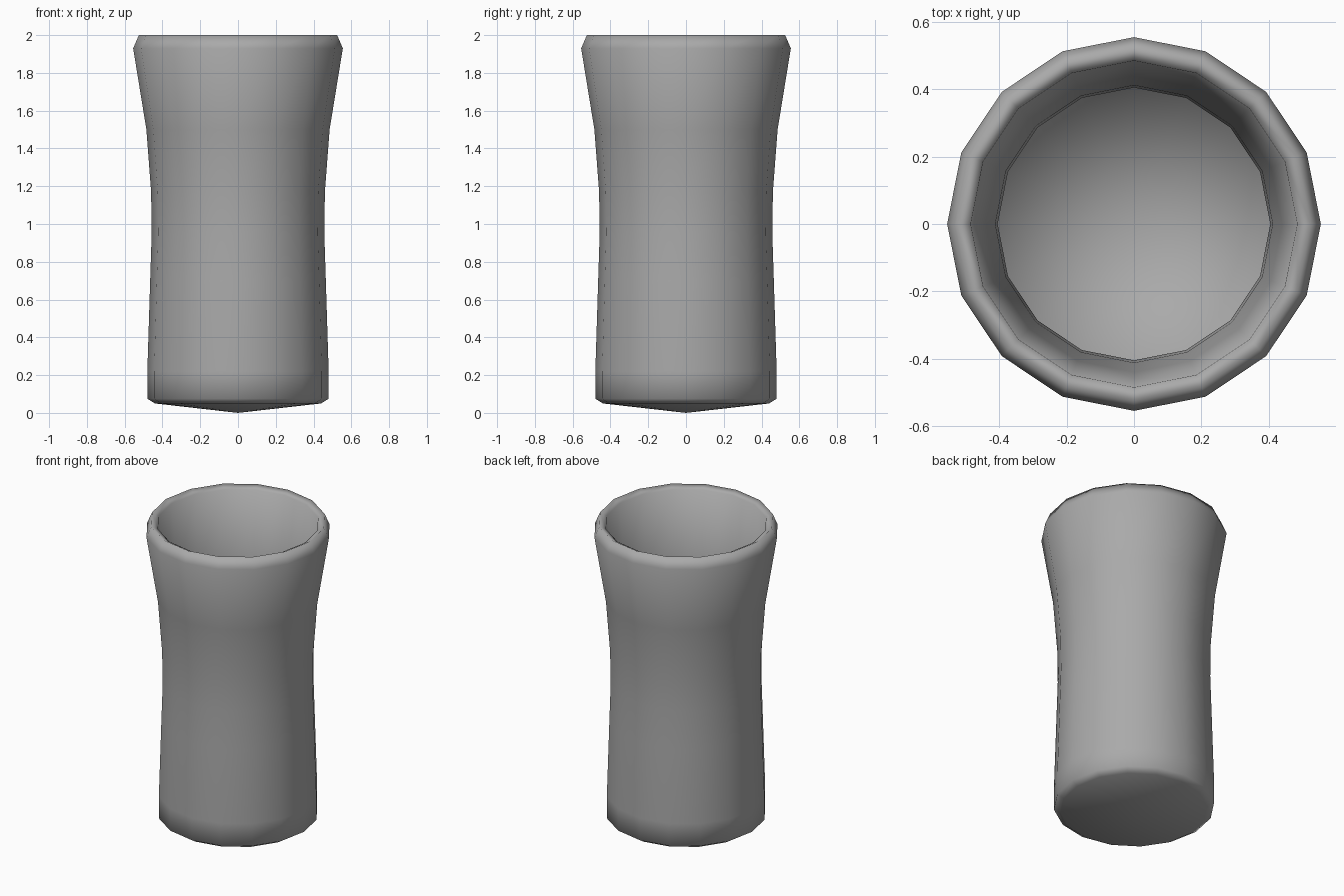
import bpy
import bmesh
import math

if "Cube" in bpy.data.objects:
    bpy.data.objects.remove(bpy.data.objects["Cube"], do_unlink=True)

SIDES = 16

# Single matte grey
grey = bpy.data.materials.new("matte grey")
grey.use_nodes = True
colour = (0.4, 0.4, 0.4, 1)
grey.diffuse_color = colour
grey.node_tree.nodes["Principled BSDF"].inputs["Base Color"].default_value = colour

# Wall section (radius, height): base, outer wall, rim, inner wall, floor
outer = [(0.44, 0.05), (0.48, 0.075), (0.48, 0.22), (0.465, 0.7),
         (0.457, 0.95), (0.46, 1.17), (0.485, 1.5), (0.555, 1.93)]
rim = [(0.525, 2.0), (0.485, 1.98)]
inner = [(0.44, 1.5), (0.412, 1.17), (0.405, 0.95), (0.415, 0.7),
         (0.43, 0.22), (0.42, 0.11)]
section = outer + rim + inner

bm = bmesh.new()
rings = []
for radius, height in section:
    angles = [2 * math.pi * i / SIDES for i in range(SIDES)]
    rings.append([bm.verts.new((radius * math.cos(a), radius * math.sin(a), height))
                  for a in angles])

# Skin neighbouring rings
for low, high in zip(rings, rings[1:]):
    for i in range(SIDES):
        j = (i + 1) % SIDES
        bm.faces.new((low[i], low[j], high[j], high[i]))

# Shallow cones close the underside and the inside floor
for ring, height in ((rings[0], 0), (rings[-1], 0.05)):
    tip = bm.verts.new((0, 0, height))
    for i in range(SIDES):
        bm.faces.new((ring[i], ring[(i + 1) % SIDES], tip))

bmesh.ops.recalc_face_normals(bm, faces=bm.faces)
mesh = bpy.data.meshes.new("cup")
bm.to_mesh(mesh)
bm.free()
mesh.materials.append(grey)
cup = bpy.data.objects.new("cup", mesh)
bpy.context.collection.objects.link(cup)

# Smooth everywhere
bpy.ops.object.select_all(action="DESELECT")
cup.select_set(True)
bpy.context.view_layer.objects.active = cup
bpy.ops.object.shade_smooth()
